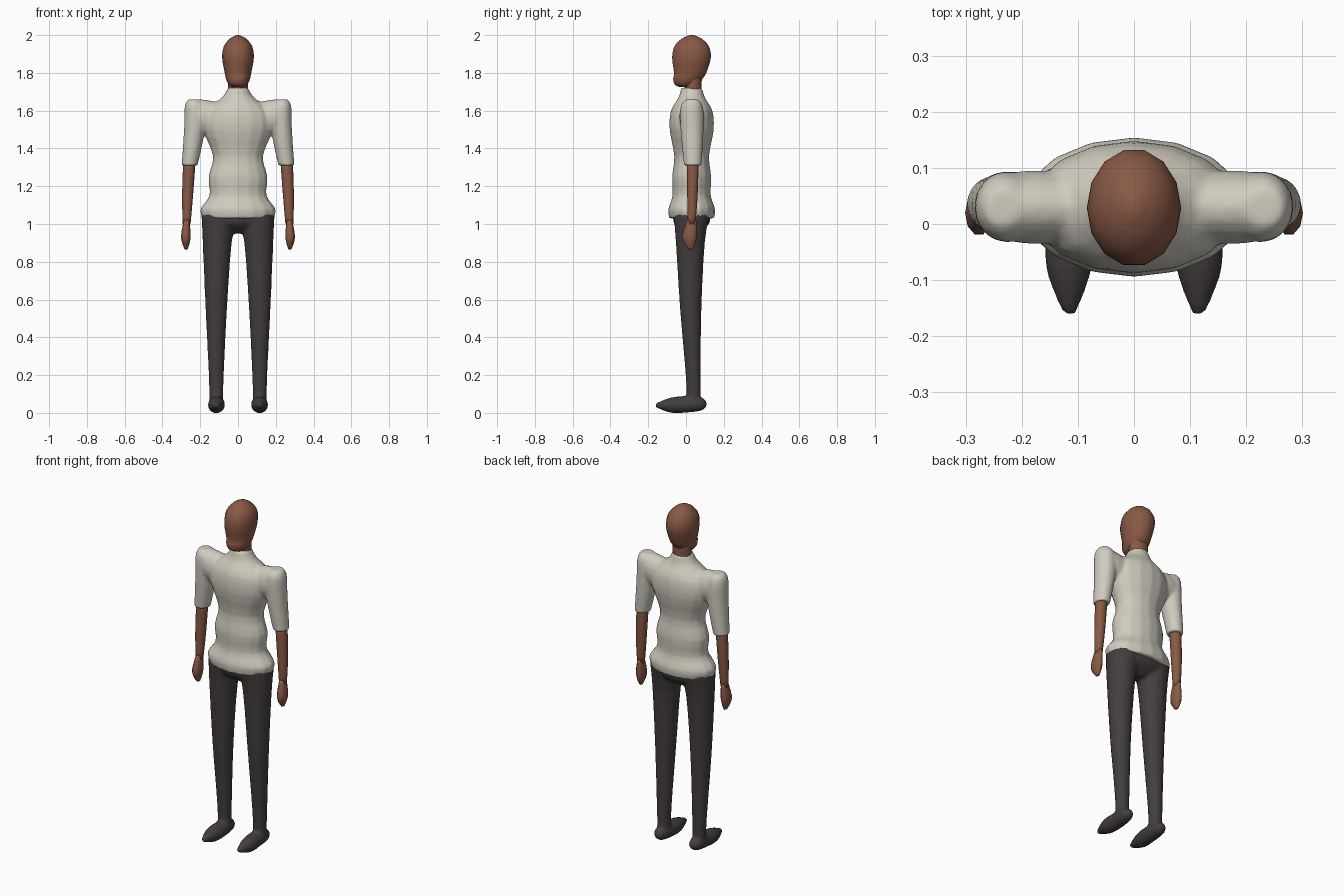
import bpy
import bmesh
import math
from mathutils import Vector

if "Cube" in bpy.data.objects:
    bpy.data.objects.remove(bpy.data.objects["Cube"], do_unlink=True)


def make_material(name, red, green, blue):
    color = (red, green, blue, 1)
    mat = bpy.data.materials.new(name)
    mat.use_nodes = True
    mat.diffuse_color = color
    mat.node_tree.nodes["Principled BSDF"].inputs["Base Color"].default_value = color
    return mat


skin = make_material("brown skin", .25, .1, .06)
cloth = make_material("cream cloth", .63, .6, .52)
dark = make_material("charcoal cloth", .058, .048, .048)


def interpolate(rings, steps=3):
    """Add rings between the key rings along a smooth spline."""
    keys = [Vector(ring) for ring in rings]
    padded = [keys[0]] + keys + [keys[-1]]
    result = []
    for before, start, end, after in zip(padded, padded[1:], padded[2:], padded[3:]):
        leave = (end - before) / 2
        arrive = (after - start) / 2
        for step in range(steps):
            t = step / steps
            blend = t * t * (3 - 2 * t)
            result.append(start.lerp(end, blend)
                          + leave * t * (1 - t) ** 2
                          - arrive * t * t * (1 - t))
    return result + [keys[-1]]


def add_loft(bm, rings, axis="z", side=1, depth=1, extra=0, sides=16):
    """Closed tube through rings: position on axis, centre on the other two
    axes, radius. The second radius is radius * depth + extra.
    side=-1 mirrors the tube across x."""
    along = "xyz".index(axis)
    across, other = [i for i in range(3) if i != along]
    loops = []
    for position, centre_a, centre_b, radius in interpolate(rings):
        loop = []
        for i in range(sides):
            angle = math.tau * i / sides
            co = Vector()
            co[along] = position
            co[across] = centre_a + radius * math.cos(angle)
            co[other] = centre_b + (radius * depth + extra) * math.sin(angle)
            co.x *= side
            loop.append(bm.verts.new(co))
        loops.append(loop)
    for lower, upper in zip(loops, loops[1:]):
        for i in range(sides):
            j = (i + 1) % sides
            bm.faces.new((lower[i], lower[j], upper[j], upper[i]))
    bm.faces.new(loops[0])
    bm.faces.new(loops[-1])


def upright(profile, centre_y=.03):
    """Rings around the body's middle from pairs of height and half width."""
    return [(height, 0, centre_y, width) for height, width in profile]


def finish(name, bm, mat, fuse=False):
    """Turn the mesh into a smooth object; fuse merges overlapping tubes."""
    bmesh.ops.recalc_face_normals(bm, faces=bm.faces)
    mesh = bpy.data.meshes.new(name)
    bm.to_mesh(mesh)
    bm.free()
    mesh.materials.append(mat)
    obj = bpy.data.objects.new(name, mesh)
    bpy.context.collection.objects.link(obj)
    for poly in mesh.polygons:
        poly.use_smooth = True
    if fuse:
        remesh = obj.modifiers.new("Fuse", "REMESH")
        remesh.mode = "VOXEL"
        remesh.voxel_size = .008
        remesh.use_smooth_shade = True
        soften = obj.modifiers.new("Soften", "SMOOTH")
        soften.iterations = 6


# Shirt: torso, shoulders and short sleeves
torso = upright([
    (1.03, .19), (1.08, .2), (1.15, .152), (1.25, .157), (1.36, .133),
    (1.5, .185), (1.6, .17), (1.67, .085), (1.72, .055)])
shoulder = [(0, .03, 1.57, .06), (.1, .03, 1.56, .062),
            (.2, .03, 1.57, .065), (.27, .03, 1.59, .04)]
sleeve = [(1.66, .235, .03, .03), (1.62, .228, .03, .055),
          (1.5, .23, .032, .056), (1.31, .256, .036, .043)]
bm = bmesh.new()
add_loft(bm, torso, depth=.47, extra=.03)
for side in (1, -1):
    add_loft(bm, shoulder, "x", side, depth=1.4)
    add_loft(bm, sleeve, "z", side, depth=1.1)
finish("shirt", bm, cloth, fuse=True)

# Trousers: hips, legs and the matching feet
hips = upright([(1.05, .188), (1, .175), (.95, .05)])
leg = [(1.05, .098, .03, .096), (.9, .11, .023, .077),
       (.55, .115, .025, .057), (.2, .115, .038, .04),
       (.05, .115, .04, .036)]
foot = [(.11, .112, .047, .012), (.08, .114, .047, .036),
        (0, .113, .045, .044), (-.08, .116, .041, .041),
        (-.16, .115, .04, .012)]
bm = bmesh.new()
add_loft(bm, hips, depth=.47, extra=.01)
for side in (1, -1):
    add_loft(bm, leg, "z", side)
    add_loft(bm, foot, "y", side)
finish("trousers_and_feet", bm, dark, fuse=True)

# Bare forearms with simple mitten hands
forearm = [(1.34, .257, .036, .033), (1.15, .267, .034, .029),
           (1, .272, .03, .021)]
hand = [(1.02, .272, .03, .016), (.94, .276, .02, .025),
        (.9, .276, .02, .02), (.866, .275, .025, .008)]
for side, label in ((1, "left"), (-1, "right")):
    bm = bmesh.new()
    add_loft(bm, forearm, "z", side, sides=10)
    add_loft(bm, hand, "z", side, depth=1.6, sides=10)
    finish(label + "_forearm_and_hand", bm, skin)

# Neck
bm = bmesh.new()
add_loft(bm, upright([(1.68, .052), (1.8, .056)], .037), depth=.85)
finish("neck", bm, skin)

# Head with chin and brow
head = [(1.725, 0, 0, .03), (1.74, 0, 0, .05), (1.77, 0, .01, .064),
        (1.8, 0, .022, .07), (1.88, 0, .029, .084), (1.94, 0, .03, .075),
        (1.98, 0, .03, .045), (2, 0, .03, .01)]
bm = bmesh.new()
add_loft(bm, head, depth=1.25, sides=14)
finish("head", bm, skin)
